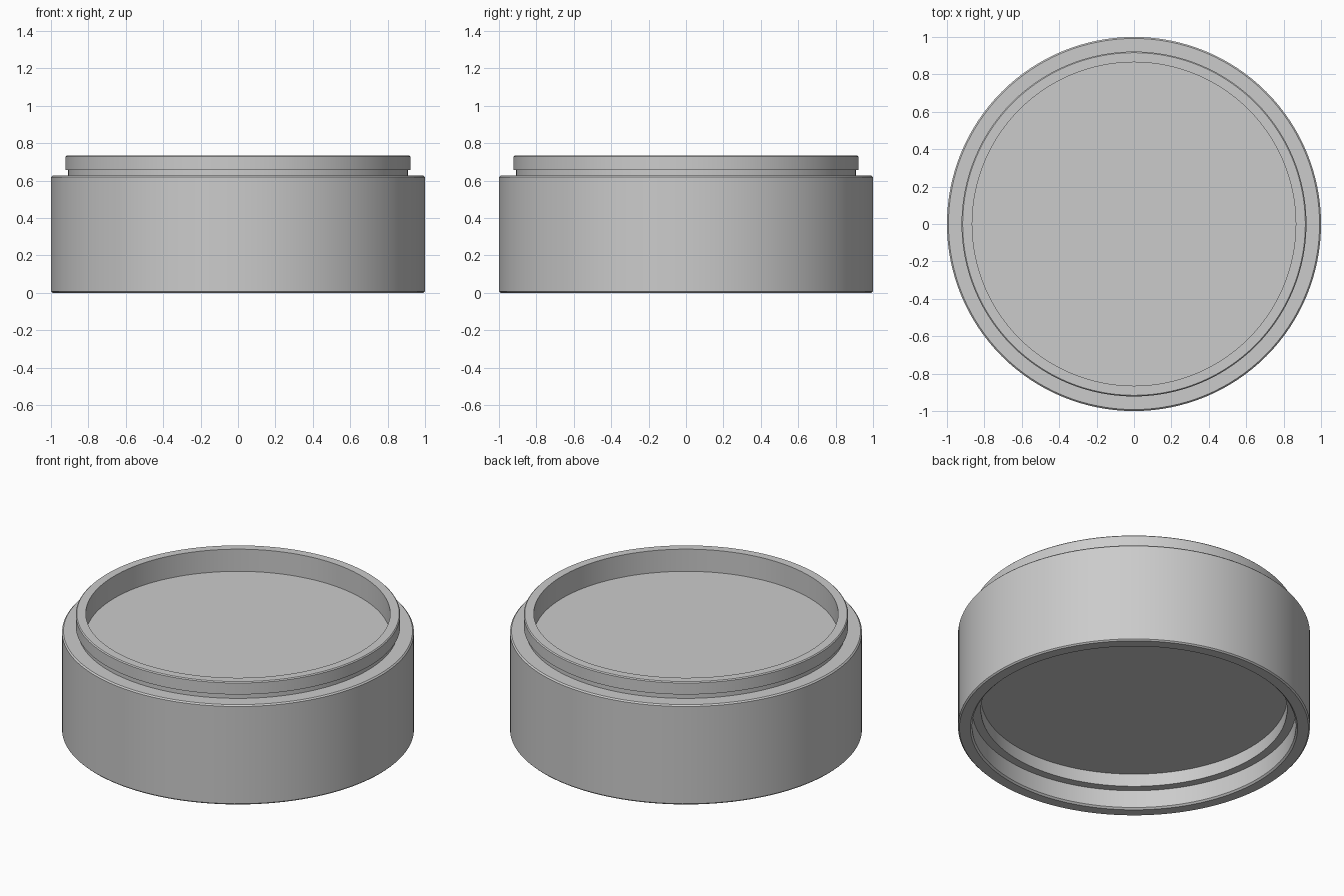
import bpy, bmesh, math

cube = bpy.data.objects.get("Cube")
if cube:
    bpy.data.objects.remove(cube, do_unlink=True)

SEGMENTS = 128

# Plain grey material
GREY = (0.6, 0.6, 0.6, 1.0)
grey = bpy.data.materials.new("grey")
grey.use_nodes = True
grey.diffuse_color = GREY
grey.node_tree.nodes["Principled BSDF"].inputs["Base Color"].default_value = GREY


def finish(name, bm):
    bmesh.ops.recalc_face_normals(bm, faces=bm.faces)
    mesh = bpy.data.meshes.new(name)
    bm.to_mesh(mesh)
    bm.free()
    obj = bpy.data.objects.new(name, mesh)
    bpy.context.collection.objects.link(obj)
    mesh.materials.append(grey)
    bpy.ops.object.select_all(action="DESELECT")
    obj.select_set(True)
    bpy.context.view_layer.objects.active = obj
    bpy.ops.object.shade_smooth_by_angle(angle=math.radians(30))
    return obj


def lathe(name, profile):
    """Revolve a profile of (radius, z) points about the z axis."""
    bm = bmesh.new()
    verts = [bm.verts.new((r, 0, z)) for r, z in profile]
    edges = [bm.edges.new(pair) for pair in zip(verts, verts[1:])]
    bmesh.ops.spin(bm, geom=verts + edges, cent=(0, 0, 0), axis=(0, 0, 1),
                   angle=math.tau, steps=SEGMENTS, use_merge=True)
    bmesh.ops.remove_doubles(bm, verts=bm.verts, dist=1e-5)
    return finish(name, bm)


# Stackable round container: recessed underside, outer wall, neck, lip, tray
lathe("container_body", [
    (0.0, 0.20), (0.87, 0.20),                 # ceiling of the underside recess
    (0.87, 0.12), (0.92, 0.12),                # stop ledge
    (0.92, 0.01), (0.93, 0.0),                 # socket wall and inner chamfer
    (0.992, 0.0), (1.0, 0.008),                # foot rim
    (1.0, 0.618), (0.992, 0.626),              # outer wall and shoulder chamfer
    (0.908, 0.626), (0.908, 0.657),            # shoulder and neck
    (0.922, 0.657), (0.922, 0.729),            # overhanging lip
    (0.916, 0.735), (0.865, 0.735),            # lip top
    (0.865, 0.596), (0.0, 0.596),              # tray wall and floor
])

# Small locating tab under the stop ledge
bm = bmesh.new()
bmesh.ops.create_cube(bm, size=1.0)
tab_angle = math.atan2(0.277, 0.845)
bmesh.ops.scale(bm, vec=(0.03, 0.03, 0.016), verts=bm.verts)
tab = finish("locating_tab", bm)
tab.location = (0.892 * math.cos(tab_angle), 0.892 * math.sin(tab_angle), 0.115)
tab.rotation_euler.z = tab_angle
